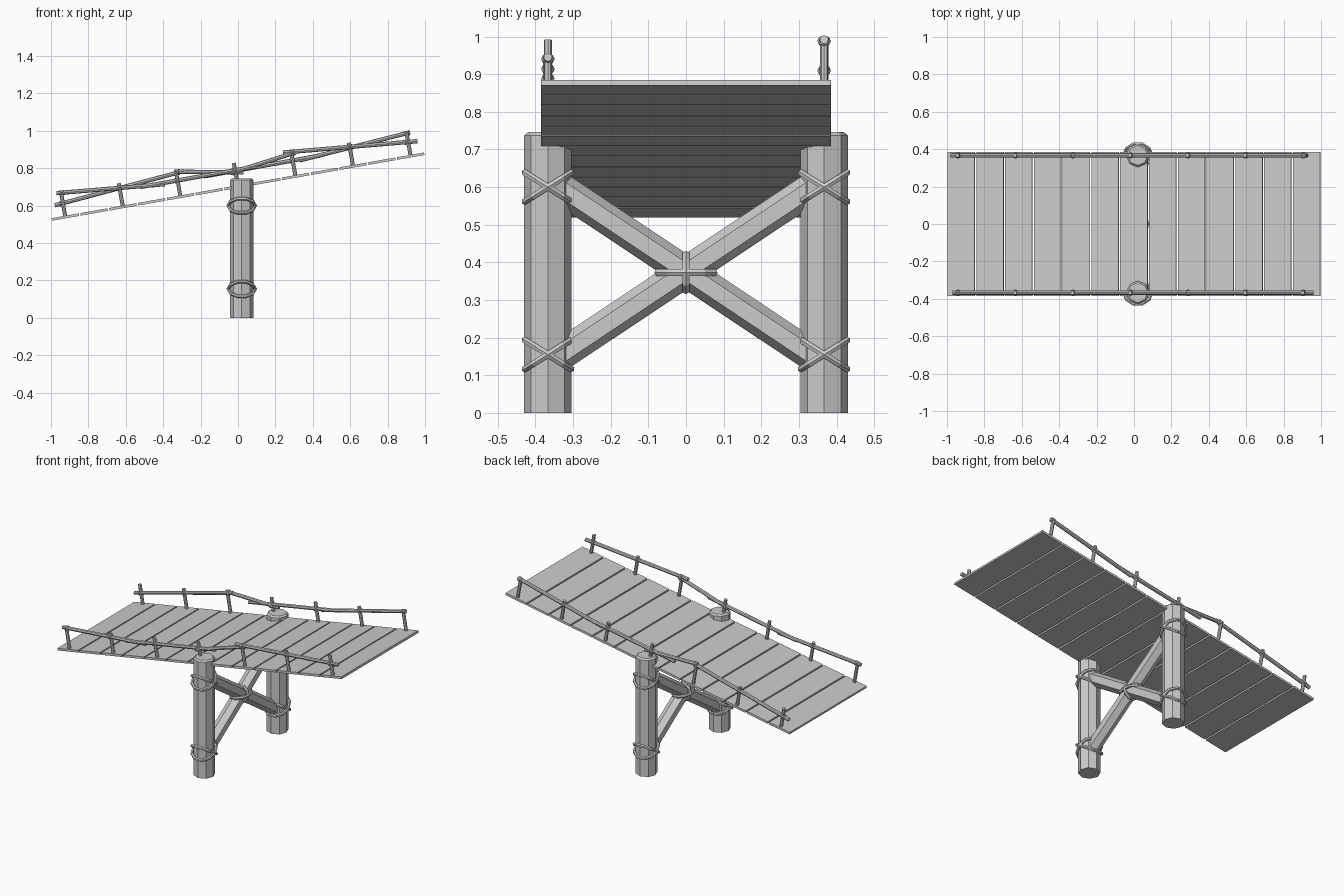
import bpy, bmesh, math
from mathutils import Vector, Matrix

if "Cube" in bpy.data.objects:
    bpy.data.objects.remove(bpy.data.objects["Cube"], do_unlink=True)

grey = bpy.data.materials.new("weathered_grey")
grey.use_nodes = True
grey.diffuse_color = (0.6, 0.6, 0.6, 1)
grey.node_tree.nodes["Principled BSDF"].inputs["Base Color"].default_value = (0.6, 0.6, 0.6, 1)

SLOPE = math.radians(10)
POST_X, POST_Y = 0.02, 0.367
DECK_Z = 0.702


def finish(bm, name):
    mesh = bpy.data.meshes.new(name)
    bmesh.ops.recalc_face_normals(bm, faces=bm.faces)
    bm.to_mesh(mesh)
    bm.free()
    mesh.materials.append(grey)
    obj = bpy.data.objects.new(name, mesh)
    bpy.context.collection.objects.link(obj)
    return obj


def pole(name, a, b, radius, sides=8, turn=0.0):
    """Straight faceted pole between two points."""
    a, b = Vector(a), Vector(b)
    axis = b - a
    bm = bmesh.new()
    bmesh.ops.create_cone(bm, cap_ends=True, segments=sides, radius1=radius,
                          radius2=radius, depth=axis.length)
    rot = axis.to_track_quat('Z', 'X').to_matrix().to_4x4()
    bm.transform(Matrix.Translation((a + b) / 2) @ rot @ Matrix.Rotation(turn, 4, 'Z'))
    return finish(bm, name)


def ring(name, center, rx, ry, thick, matrix, segs=10, sides=6):
    """Rope loop, an ellipse in its own xy plane."""
    bm = bmesh.new()
    rows = []
    for i in range(segs):
        t = math.tau * i / segs
        row = []
        for j in range(sides):
            p = math.tau * j / sides
            out = thick * math.cos(p)
            row.append(bm.verts.new(((rx + out) * math.cos(t), (ry + out) * math.sin(t),
                                     thick * math.sin(p))))
        rows.append(row)
    for i in range(segs):
        r, s = rows[i], rows[(i + 1) % segs]
        for j in range(sides):
            k = (j + 1) % sides
            bm.faces.new((r[j], s[j], s[k], r[k]))
    bm.transform(Matrix.Translation(center) @ matrix)
    return finish(bm, name)


# Deck planks
COUNT = 13
pitch = 2.0 / COUNT
for i in range(COUNT):
    x = -1 + pitch * (i + 0.5)
    bm = bmesh.new()
    bmesh.ops.create_cube(bm, size=1)
    place = Matrix.Translation((x, 0, DECK_Z + x * math.tan(SLOPE)))
    size = Matrix.Diagonal((pitch / math.cos(SLOPE) - 0.009, 0.77, 0.014, 1))
    bm.transform(place @ Matrix.Rotation(-SLOPE, 4, 'Y') @ size)
    finish(bm, f"deck_plank_{i + 1}")

# Support posts with chamfered tops and crossed rope lashings
for side, label in ((-1, "front"), (1, "back")):
    y = side * POST_Y
    post = pole(f"{label}_post", (POST_X, y, 0), (POST_X, y, 0.746), 0.063)
    bm = bmesh.new()
    bm.from_mesh(post.data)
    rim = [e for e in bm.edges if all(v.co.z > 0.7 for v in e.verts)]
    bmesh.ops.bevel(bm, geom=rim, offset=0.009, segments=1, affect='EDGES')
    bm.to_mesh(post.data)
    bm.free()
    for z, level in ((0.6, "upper"), (0.155, "lower")):
        for tilt in (-1, 1):
            ring(f"{label}_{level}_lashing", (POST_X, y, z), 0.073, 0.076, 0.0095,
                 Matrix.Rotation(tilt * math.radians(32), 4, 'X'))

# Cross braces and the lashing at their crossing
for s in (-1, 1):
    pole("cross_brace", (POST_X, -s * 0.35, 0.142), (POST_X, s * 0.35, 0.608),
         0.041, 6, math.radians(90))
ring("crossing_lashing_flat", (POST_X, 0, 0.373), 0.05, 0.078, 0.0105, Matrix())
ring("crossing_lashing_upright", (POST_X, 0, 0.373), 0.05, 0.05, 0.0105,
     Matrix.Rotation(math.pi / 2, 4, 'X'))

# Handrails: each rail is (start x, start z, end x, end z)
RAILS = {
    "front": ((-0.97, 0.667, -0.39, 0.715), (-0.52, 0.70, 0.10, 0.81),
              (-0.04, 0.775, 0.31, 0.885), (0.24, 0.884, 0.96, 0.945)),
    "back": ((-0.98, 0.602, -0.29, 0.785), (-0.34, 0.782, 0.03, 0.777),
             (-0.18, 0.757, 0.44, 0.868), (0.33, 0.842, 0.92, 0.992)),
}
up = Vector((-math.sin(SLOPE), 0, math.cos(SLOPE)))
for label, rails in RAILS.items():
    y = POST_Y if label == "back" else -POST_Y
    for x0, z0, x1, z1 in rails:
        pole(f"{label}_rail", (x0, y, z0), (x1, y, z1), 0.0115)
    for i in range(-3, 4):
        x = i * pitch * 2
        base = Vector((x, y, DECK_Z + x * math.tan(SLOPE)))
        pole(f"{label}_rail_post", base, base + up * 0.128, 0.0105)
        # Small rope tie where a rail passes the rail post
        for x0, z0, x1, z1 in rails:
            px = x - 0.018
            if x0 < px < x1:
                z = z0 + (z1 - z0) * (px - x0) / (x1 - x0)
                for tilt in (-1, 1):
                    ring(f"{label}_rail_tie", (px, y, z), 0.015, 0.014, 0.004,
                         Matrix.Rotation(tilt * math.radians(45) - SLOPE, 4, 'Y'), 8, 5)
